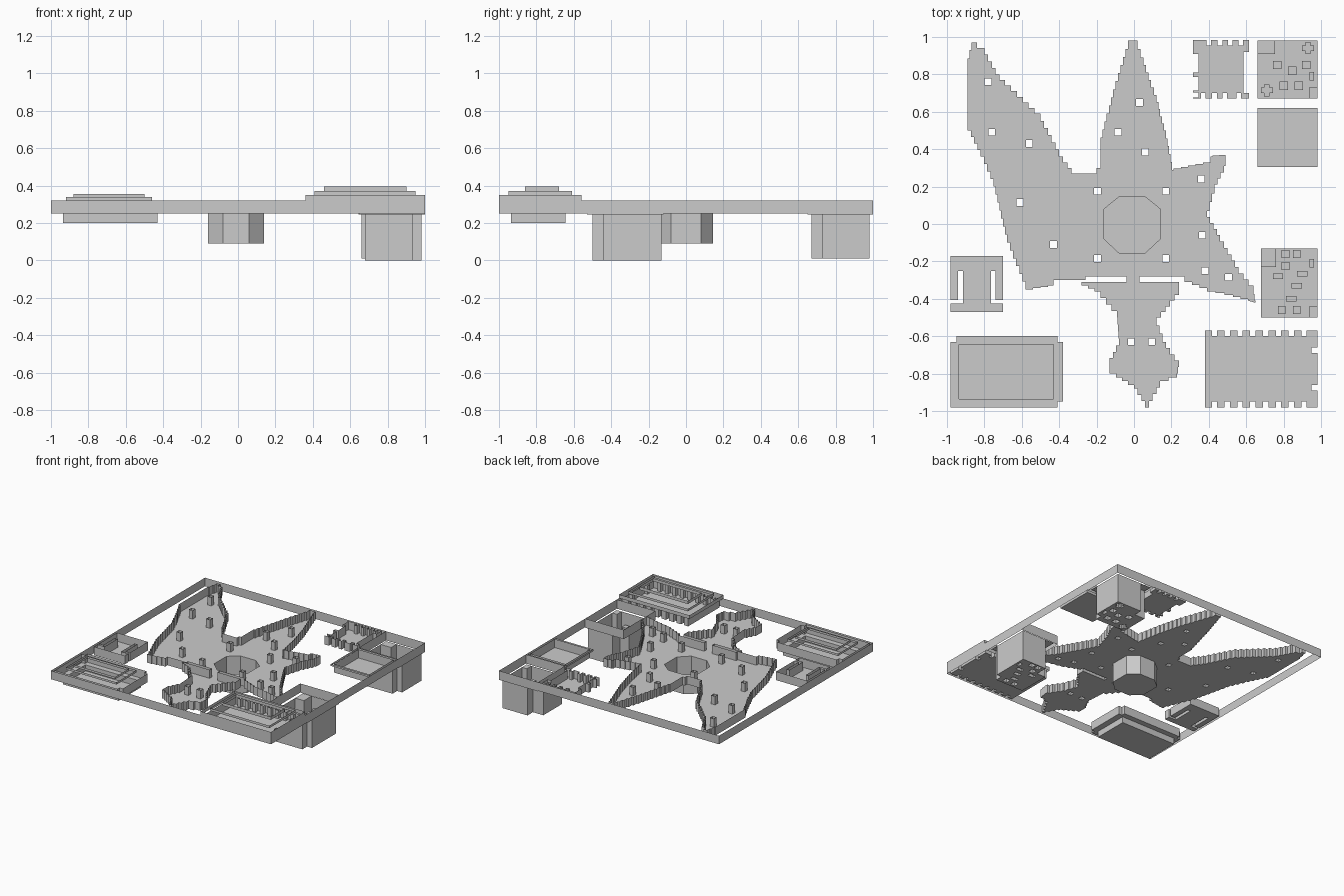
import bpy, bmesh, math

if "Cube" in bpy.data.objects:
    bpy.data.objects.remove(bpy.data.objects["Cube"])

FLOOR, TOP = 0.25, 0.32


def build(name, floors=(), walls=()):
    """floors: (z, outline, holes); walls: (outline, z0, z1) thin closed bands."""
    bm = bmesh.new()
    for z, outline, holes in floors:
        edges = []
        for loop in [outline] + list(holes):
            vs = [bm.verts.new((x, y, z)) for x, y in loop]
            edges += [bm.edges.new((vs[i - 1], vs[i])) for i in range(len(vs))]
        bmesh.ops.triangle_fill(bm, edges=edges, use_beauty=True, normal=(0, 0, 1))
    for f in bm.faces:
        if f.normal.z < 0:
            f.normal_flip()
    for loop, z0, z1 in walls:
        lo = [bm.verts.new((x, y, z0)) for x, y in loop]
        hi = [bm.verts.new((x, y, z1)) for x, y in loop]
        for i in range(len(loop)):
            bm.faces.new((lo[i - 1], hi[i - 1], hi[i], lo[i]))
    me = bpy.data.meshes.new(name)
    bm.to_mesh(me)
    bm.free()
    ob = bpy.data.objects.new(name, me)
    bpy.context.collection.objects.link(ob)
    return ob


def rect(x0, y0, x1, y1):
    return [(x0, y0), (x1, y0), (x1, y1), (x0, y1)]


def square(c, w, h=None):
    h = h or w
    return rect(c[0] - w / 2, c[1] - h / 2, c[0] + w / 2, c[1] + h / 2)


def cross(c, r=0.032, a=0.014):
    pts = [(a, -r), (a, -a), (r, -a), (r, a), (a, a), (a, r),
           (-a, r), (-a, a), (-r, a), (-r, -a), (-a, -a), (-a, -r)]
    return [(c[0] + x, c[1] + y) for x, y in pts]


def stairs(pts, step=0.042):
    """Turn slanted edges into a blocky staircase."""
    out = []
    for i, (x0, y0) in enumerate(pts):
        x1, y1 = pts[(i + 1) % len(pts)]
        out.append((x0, y0))
        dx, dy = x1 - x0, y1 - y0
        if min(abs(dx), abs(dy)) < 1e-4:
            continue
        n = max(1, round(math.hypot(dx, dy) / step))
        for k in range(n):
            xa, ya = x0 + dx * k / n, y0 + dy * k / n
            xb, yb = x0 + dx * (k + 1) / n, y0 + dy * (k + 1) / n
            out.append((xa, yb))
            if k < n - 1:
                out.append((xb, yb))
    return out


def notched(x0, y0, x1, y1, bottom=(), right=(), top=(), left=(), d=0.03):
    """Rectangle whose sides have (centre, width) notches cut in."""
    out = [(x0, y0)]
    for c, w in sorted(bottom):
        out += [(c - w/2, y0), (c - w/2, y0 + d), (c + w/2, y0 + d), (c + w/2, y0)]
    out.append((x1, y0))
    for c, w in sorted(right):
        out += [(x1, c - w/2), (x1 - d, c - w/2), (x1 - d, c + w/2), (x1, c + w/2)]
    out.append((x1, y1))
    for c, w in sorted(top, reverse=True):
        out += [(c + w/2, y1), (c + w/2, y1 - d), (c - w/2, y1 - d), (c - w/2, y1)]
    out.append((x0, y1))
    for c, w in sorted(left, reverse=True):
        out += [(x0, c + w/2), (x0 + d, c + w/2), (x0 + d, c - w/2), (x0, c - w/2)]
    return out


# outer frame
build("outer_frame", walls=[(rect(-1, -1, 1, 1), FLOOR, TOP)])

# large star-shaped cave with open pillars and an eight-sided pit
cave = [(-.04, -.28), (-.26, -.28), (-.27, -.30), (-.43, -.30), (-.46, -.33), (-.58, -.35),
        (-.68, -.10), (-.75, .20), (-.82, .36), (-.89, .50), (-.89, .84), (-.87, .93),
        (-.84, .97), (-.80, .94), (-.72, .80), (-.50, .59), (-.38, .36), (-.31, .27),
        (-.20, .27), (-.18, .30), (-.18, .42), (-.10, .72), (-.02, .98), (.02, .98),
        (.05, .89), (.12, .69), (.17, .50), (.21, .29), (.41, .33), (.42, .36), (.49, .37),
        (.48, .31), (.43, .21), (.39, .07), (.46, -.06), (.56, -.23), (.64, -.33),
        (.65, -.42), (.53, -.39), (.39, -.36), (.27, -.31), (.25, -.28), (.03, -.28),
        (.03, -.31), (.24, -.31), (.24, -.35), (.12, -.50), (.17, -.63), (.24, -.73),
        (.23, -.80), (.14, -.84), (.06, -.98), (0, -.88), (-.13, -.80), (-.13, -.75),
        (-.08, -.65), (-.09, -.50), (-.21, -.36), (-.28, -.33), (-.27, -.31), (-.04, -.31)]
cave = stairs(cave)
spots = [(-.78, .76), (-.76, .49), (-.56, .43), (-.61, .115), (-.43, -.11), (-.195, .175),
         (-.195, -.185), (.17, .175), (.17, -.185), (.03, .65), (-.085, .49), (.06, .385),
         (.36, .24), (.365, -.06), (.38, -.25), (.505, -.285), (-.015, -.63), (.095, -.63)]
pillars = [square(c, .036) for c in spots]
octagon = [(-.08, -.155), (.06, -.155), (.14, -.08), (.14, .08),
           (.06, .145), (-.08, .145), (-.16, .08), (-.16, -.08)]
build("cave_floor", [(FLOOR, cave, pillars + [octagon])])
build("cave_walls", walls=[(cave, FLOOR, TOP)])
build("cave_pillars", walls=[(p, FLOOR, TOP) for p in pillars])
build("central_pit", [(.09, octagon, [])], [(octagon, .09, FLOOR)])


# two deep rooms with blocks standing on the floor
def deep_room(name, box, near_cut, far_cut, z, blocks, rim):
    x0, y0, x1, y1 = box
    (nx, ny), (fx, fy) = near_cut, far_cut
    plan = [(x0, y0), (nx, y0), (nx, ny), (x1, ny), (x1, y1), (fx, y1), (fx, fy), (x0, fy)]
    build(name + "_floor", [(z, plan, blocks), (FLOOR, rect(nx, y0, x1, ny), []),
                            (FLOOR, rect(x0, fy, fx, y1), [])])
    build(name + "_walls", walls=[(plan, z, FLOOR), (rect(*rim), .245, TOP)])
    build(name + "_blocks", [(z + .16, b, []) for b in blocks],
          [(b, z, z + .16) for b in blocks])


deep_room("north_deep_room", (.66, .67, .98, .98), (.935, .73), (.755, .91), .01,
          [square(c, .045) for c in [(.765, .85), (.92, .85), (.845, .82), (.8, .74), (.88, .74)]]
          + [square((.95, .79), .025, .045), cross((.93, .94)), cross((.71, .715))],
          (.645, .65, 1, 1))
deep_room("south_deep_room", (.68, -.50, .98, -.13), (.935, -.44), (.76, -.23), 0,
          [square(c, .042) for c in [(.81, -.16), (.87, -.16), (.81, -.225), (.79, -.46), (.87, -.46)]]
          + [square(c, .055, .03) for c in [(.90, -.265), (.77, -.28), (.87, -.33), (.84, -.4)]]
          + [square((.95, -.21), .025, .045)],
          (.65, -.53, 1, -.12))

# plain square room
plain = rect(.66, .305, .98, .62)
build("plain_room", [(FLOOR, plain, [])],
      [(plain, FLOOR, TOP), (rect(.64, .29, 1, .64), .305, TOP)])

# small toothed room
small = notched(.315, .67, .615, .985,
                bottom=[(.37, .025), (.43, .025), (.485, .025), (.56, .025)],
                top=[(.40, .025), (.46, .025), (.515, .025), (.57, .025)],
                left=[(.69, .025), (.75, .07), (.86, .10)], right=[(.81, .22)])
build("small_toothed_room", [(FLOOR, small, [])], [(small, FLOOR, TOP)])

# large hall with toothed walls and stepped upper bands
gaps = [(.43 + .0685 * i, .028) for i in range(8)]
hall = notched(.38, -.98, .98, -.57, bottom=gaps, top=gaps,
               right=[(-.675, .03), (-.875, .03)])
build("hall", [(FLOOR, hall, [])], [(hall, FLOOR, TOP)])
build("hall_upper_bands", walls=[(rect(.36, -1, 1, -.56), TOP, .35),
                                 (rect(.41, -.95, .95, -.61), .35, .37),
                                 (rect(.46, -.86, .90, -.68), .37, .395)])

# sunken hall with stepped upper bands
c = .03
tray = [(-.98 + c, -.98), (-.38 - c, -.98), (-.38 - c, -.98 + c), (-.38, -.98 + c),
        (-.38, -.60 - c), (-.38 - c, -.60 - c), (-.38 - c, -.60), (-.98 + c, -.60),
        (-.98 + c, -.60 - c), (-.98, -.60 - c), (-.98, -.98), ]
sunk = rect(-.935, -.935, -.43, -.645)
build("sunken_hall", [(FLOOR, tray, [sunk]), (.20, sunk, [])],
      [(tray, FLOOR, TOP), (sunk, .20, FLOOR)])
build("sunken_hall_upper_bands", walls=[(rect(-.92, -.92, -.46, -.66), TOP, .338),
                                        (rect(-.88, -.88, -.50, -.70), .338, .356)])

# small room with two side corridors
half = [(.14, -.47), (.14, -.425), (.075, -.425), (.075, -.25), (.10, -.25),
        (.10, -.405), (.14, -.405), (.14, -.17)]
corridor = [(-.84 + x, y) for x, y in half] + [(-.84 - x, y) for x, y in reversed(half)]
build("corridor_room", [(FLOOR, corridor, [])], [(corridor, FLOOR, TOP)])
